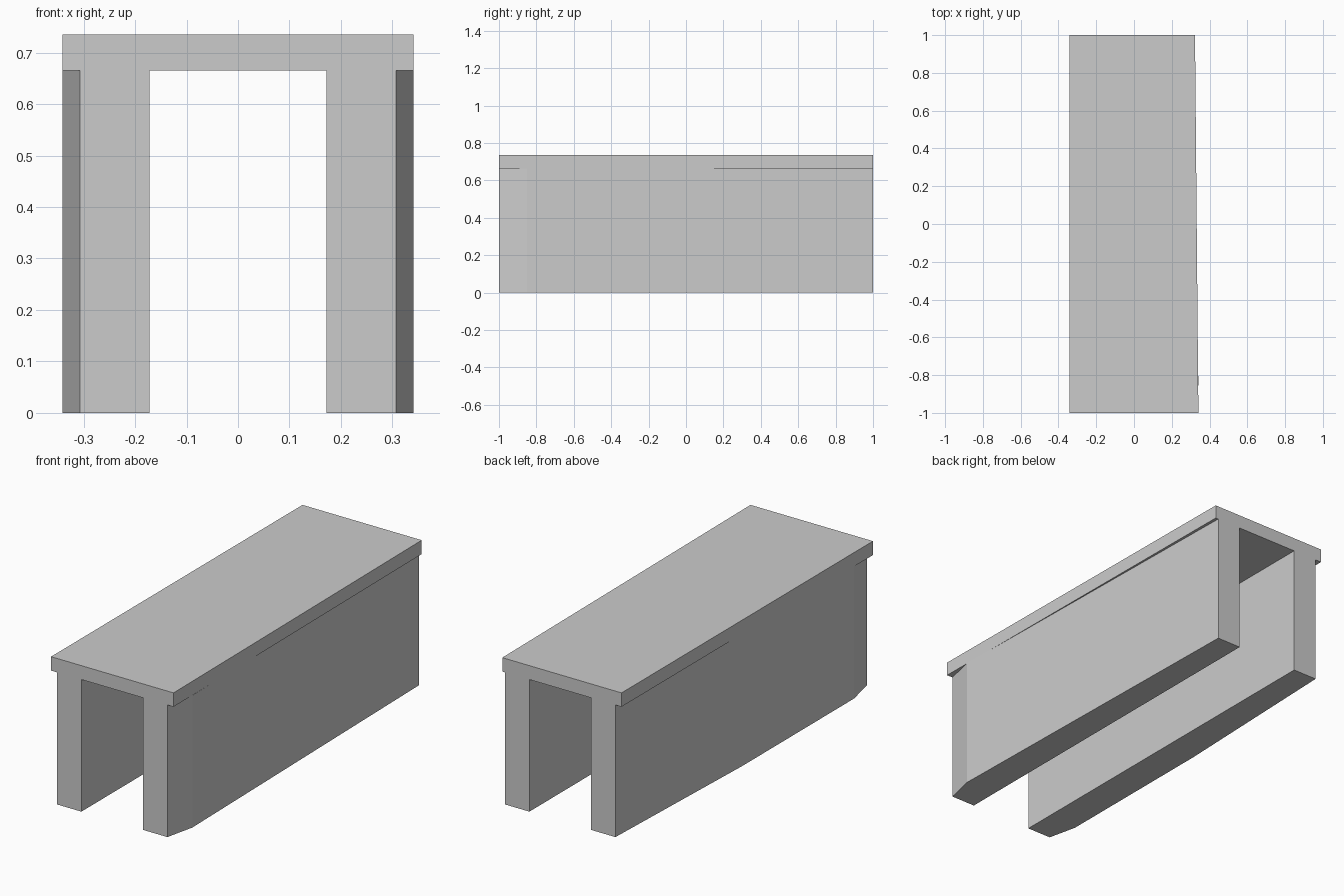
import bpy
import bmesh

if "Cube" in bpy.data.objects:
    bpy.data.objects.remove(bpy.data.objects["Cube"])


def prism(name, outline, z0, z1):
    """Extrude a plan outline (x, y) from z0 up to z1."""
    bm = bmesh.new()
    face = bm.faces.new([bm.verts.new((x, y, z0)) for x, y in outline])
    ext = bmesh.ops.extrude_face_region(bm, geom=[face])
    for v in ext["geom"]:
        if isinstance(v, bmesh.types.BMVert):
            v.co.z = z1
    bmesh.ops.recalc_face_normals(bm, faces=bm.faces[:])
    mesh = bpy.data.meshes.new(name)
    bm.to_mesh(mesh)
    bm.free()
    obj = bpy.data.objects.new(name, mesh)
    bpy.context.collection.objects.link(obj)
    return obj


HALF = 0.341      # half width at the front
END = 0.307       # outer wall face at both ends
INNER = 0.172     # inner wall face
WALL_TOP = 0.665
TOP = 0.735

# Top slab, right edge tapering slightly to the back
prism("top_slab", [(-HALF, -1), (HALF, -1), (0.323, 1), (-HALF, 1)], WALL_TOP, TOP)

# Left wall: front chamfer, straight run, then tapering to the back
prism("left_wall", [(-INNER, -1), (-INNER, 1), (-END, 1), (-HALF, 0.04),
                    (-HALF, -0.85), (-END, -1)], 0, WALL_TOP)

# Right wall: front chamfer, then one long taper to the back
prism("right_wall", [(INNER, -1), (END, -1), (HALF, -0.85),
                     (END, 1), (INNER, 1)], 0, WALL_TOP)
